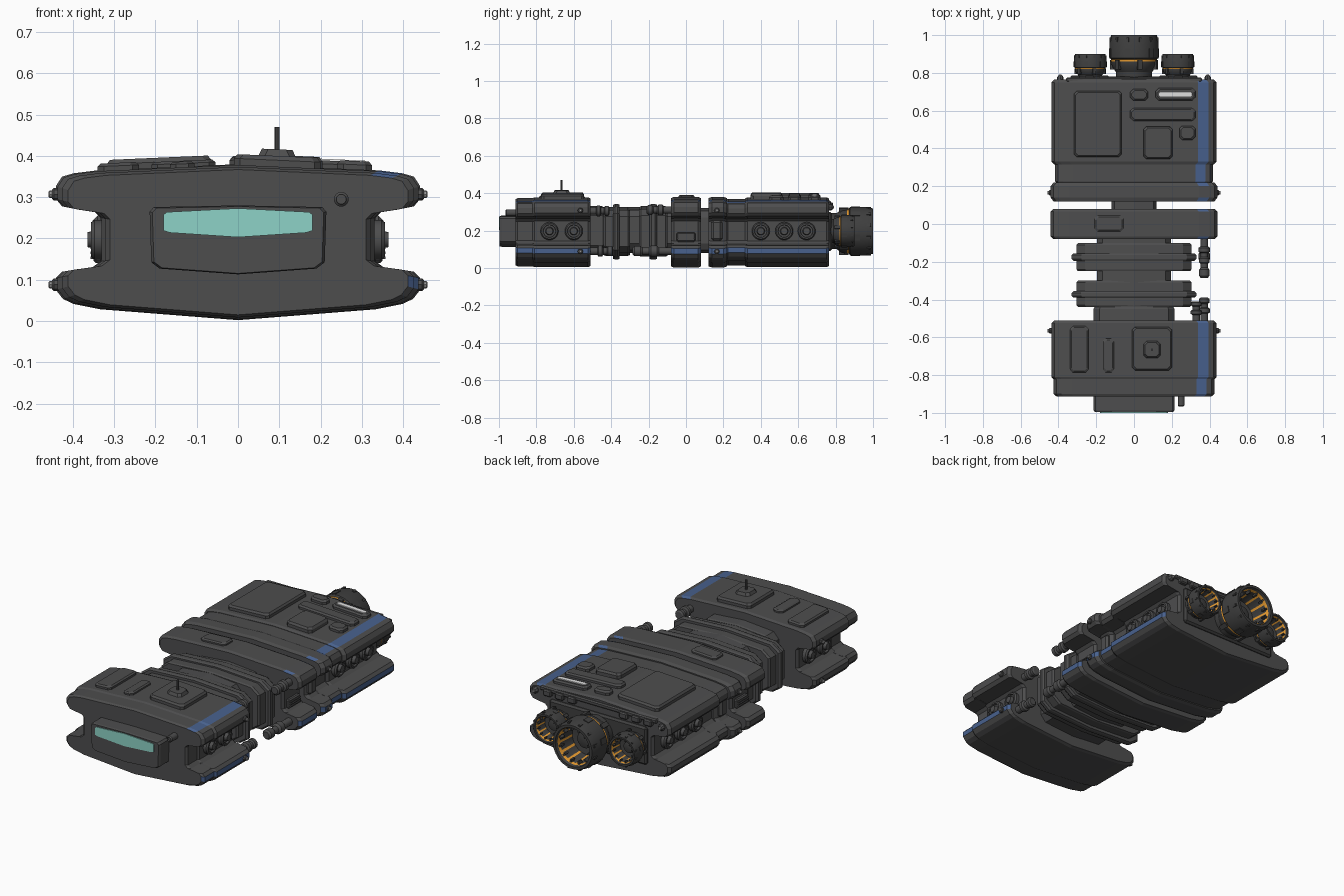
import bpy, bmesh, math
from mathutils import Matrix, Vector

if "Cube" in bpy.data.objects:
    bpy.data.objects.remove(bpy.data.objects["Cube"])

def mat(name, c):
    m = bpy.data.materials.new(name)
    m.diffuse_color = (*c, 1)
    m.use_nodes = True
    m.node_tree.nodes["Principled BSDF"].inputs["Base Color"].default_value = m.diffuse_color
    return m

GREY = mat("hull_grey", (.075, .075, .076))
BLUE = mat("stripe_blue", (.065, .12, .27))
TEAL = mat("window_teal", (.27, .65, .57))
ORANGE = mat("glow_orange", (.80, .33, .03))
WHITE = mat("lamp_white", (.75, .75, .75))
DARK = mat("engine_dark", (.05, .05, .05))
STEEL = mat("bolt_steel", (.30, .30, .30))

def finish(name, bm, mats, smooth=None):
    bmesh.ops.recalc_face_normals(bm, faces=bm.faces[:])
    me = bpy.data.meshes.new(name)
    bm.to_mesh(me)
    bm.free()
    ob = bpy.data.objects.new(name, me)
    bpy.context.collection.objects.link(ob)
    for m in mats:
        me.materials.append(m)
    if smooth:
        bpy.ops.object.select_all(action='DESELECT')
        ob.select_set(True)
        bpy.context.view_layer.objects.active = ob
        bpy.ops.object.shade_smooth_by_angle(angle=math.radians(smooth))
    return ob

def loft(name, half, sections, rule=None, mats=(GREY,), zc=.19):
    """Sweep a mirrored half profile along y; sections are (y, scale)."""
    prof = half + [(-x, z) for x, z in reversed(half[1:-1])]
    bm = bmesh.new()
    rings = [[bm.verts.new((x * s, y, zc + (z - zc) * s)) for x, z in prof] for y, s in sections]
    n = len(prof)
    for j in range(len(rings) - 1):
        for i in range(n):
            k = (i + 1) % n
            f = bm.faces.new((rings[j][i], rings[j][k], rings[j + 1][k], rings[j + 1][i]))
            if rule:
                f.material_index = rule(j, i)
    bm.faces.new(rings[0])
    bm.faces.new(rings[-1])
    return finish(name, bm, mats)

def box(name, a, b, m=GREY, bev=.006):
    bm = bmesh.new()
    c = [(p + q) / 2 for p, q in zip(a, b)]
    d = [abs(q - p) for p, q in zip(a, b)]
    bmesh.ops.create_cube(bm, size=1, matrix=Matrix.Translation(c) @ Matrix.Diagonal((*d, 1)))
    if bev:
        bmesh.ops.bevel(bm, geom=bm.edges[:], offset=bev, segments=1, affect='EDGES')
    return finish(name, bm, [m])

def lathe(name, pts, origin, axis, m=(GREY,), seg=20, rule=None):
    """Revolve (radius, distance) points about an axis through origin."""
    q = Vector((0, 0, 1)).rotation_difference(Vector(axis))
    bm = bmesh.new()
    rings = [[bm.verts.new(Vector(origin) + q @ Vector((r * math.cos(2 * math.pi * i / seg),
              r * math.sin(2 * math.pi * i / seg), d))) for i in range(seg)] for r, d in pts]
    for j in range(len(rings) - 1):
        for i in range(seg):
            k = (i + 1) % seg
            f = bm.faces.new((rings[j][i], rings[j][k], rings[j + 1][k], rings[j + 1][i]))
            if rule:
                f.material_index = rule(j, i)
    bm.faces.new(rings[0])
    bm.faces.new(rings[-1])
    return finish(name, bm, m, 32)

# hull cross-section with side channels
HULL = [(0, .004), (.33, .03), (.395, .043), (.42, .055), (.437, .077), (.437, .105), (.422, .12),
        (.35, .13), (.33, .145), (.33, .25), (.345, .265), (.422, .277), (.437, .295), (.437, .325),
        (.422, .348), (.395, .356), (.34, .363), (0, .378)]

def hull(name, y0, y1, s=1, c=.015, top='all'):
    def rule(j, i):
        if i == 4:
            return 1
        return 1 if i == 15 and (top == 'all' or j != 1) else 0
    loft(name, HULL, [(y0, s * .965), (y0 + c, s), (y1 - c, s), (y1, s * .965)], rule, (GREY, BLUE))

hull("front_lip", -.912, -.80, .975, .012)
hull("front_hull", -.825, -.51)
hull("middle_hull", -.08, .08, 1.01, .015, 'ends')
hull("rear_collar", .12, .22, 1.01, .02, 'ends')
hull("rear_neck", .21, .33, .955)
hull("rear_hull", .315, .765)

# nose and window
NOSE = [(0, .113), (.19, .127), (.21, .142), (.214, .265), (.204, .276), (0, .28)]
loft("nose", NOSE, [(-.90, 1), (-.985, 1), (-.996, .97)])
loft("nose_window", [(0, .203), (.165, .214), (.18, .219), (.18, .258), (.172, .264), (0, .273)],
     [(-1.0, 1), (-.994, 1)], mats=(TEAL,), zc=.24)
lathe("nose_sensor", [(.018, 0), (.018, .05), (.012, .056), (.012, .045)], (.25, -.91, .295), (0, -1, 0))

# flexible neck: core, rings and thin flanges
def core_profile(w, b, t):
    return [(0, b), (w * .85, b + .015), (w, b + .05), (w, t - .05), (w * .85, t - .015), (0, t)]

for name, y0, y1, w, b, t in [("core", -.52, -.07, .195, .08, .325), ("core_root", -.52, -.44, .215, .07, .33),
                              ("ring_front", -.44, -.30, .305, .065, .325),
                              ("flange_front", -.39, -.355, .33, .045, .342),
                              ("ring_rear", -.25, -.10, .305, .06, .33),
                              ("flange_rear", -.195, -.155, .33, .045, .342),
                              ("rear_link", .07, .13, .12, .08, .32)]:
    loft(name, core_profile(w, b, t), [(y0, .97), (y0 + .01, 1), (y1 - .01, 1), (y1, .97)])

# coupling pipes on the right side
def pipe(name, x, z, y0, length, d):
    r = .024
    pts = [(r * .85, 0), (r * .85, length * .35), (r * 1.25, length * .4), (r * 1.25, length * .55),
           (r * .8, length * .6), (r * .8, length * .75), (r * 1.15, length * .8),
           (r * 1.15, length * .95), (r * .8, length)]
    lathe(name, pts, (x, y0, z), (0, d, 0), seg=14)

pipe("front_upper_pipe", .33, .305, -.52, .11, 1)
pipe("front_lower_pipe", .372, .09, -.52, .13, 1)
pipe("middle_upper_pipe", .372, .31, -.07, .14, -1)
pipe("middle_lower_pipe", .372, .09, -.07, .215, -1)

# raised plates that follow the sloped roof
def roof(x):
    return .378 - abs(x) * .044

def plate(name, x0, x1, y0, y1, h, m=GREY, c=.015, b=.008):
    bm = bmesh.new()
    rings = []
    for dz, ins in ((-.015, 0), (h * .6, 0), (h, b)):
        X0, X1, Y0, Y1 = x0 + ins, x1 - ins, y0 + ins, y1 - ins
        pts = [(X0 + c, Y0), (X1 - c, Y0), (X1, Y0 + c), (X1, Y1 - c),
               (X1 - c, Y1), (X0 + c, Y1), (X0, Y1 - c), (X0, Y0 + c)]
        rings.append([bm.verts.new((x, y, roof(x) + dz)) for x, y in pts])
    for a, t in zip(rings, rings[1:]):
        for i in range(8):
            k = (i + 1) % 8
            bm.faces.new((a[i], a[k], t[k], t[i]))
    bm.faces.new(rings[0])
    bm.faces.new(rings[-1])
    finish(name, bm, [m])

for i, p in enumerate([(-.34, -.24, -.785, -.54, .018), (-.165, -.105, -.785, -.605, .014),
                       (-.01, .20, -.775, -.545, .026), (.05, .14, -.71, -.62, .042),
                       (-.21, -.055, -.04, .045, .016),
                       (-.318, -.065, .355, .705, .026), (-.02, .325, .545, .615, .02),
                       (.05, .205, .345, .515, .028), (.24, .325, .445, .52, .022),
                       (.115, .325, .655, .72, .02), (-.02, .075, .655, .715, .022)]):
    plate("roof_plate_%d" % i, *p)
plate("roof_lamp", .13, .31, .673, .702, .024, WHITE, .008, .002)
lathe("antenna", [(.006, 0), (.006, .07)], (.095, -.665, .40), (0, 0, 1), seg=8)

# side details, mirrored
for s, side in ((1, "right"), (-1, "left")):
    for i, y in enumerate((-.73, -.60, .40, .525, .645)):
        lathe("side_port_%s_%d" % (side, i),
              [(.048, 0), (.048, .02), (.042, .028), (.034, .028), (.032, .018), (.022, .018), (.018, .037)],
              (s * .328, y, .197), (s, 0, 0))
    box("vent_" + side, (s * .30, -.05, .14), (s * .35, .05, .19))
    for z in (.153, .165, .177):
        box("vent_slat_" + side, (s * .345, -.045, z - .003), (s * .357, .045, z + .003), GREY, 0)
    box("collar_hatch_" + side, (s * .31, .135, .145), (s * .352, .195, .255), GREY, .012)
    for y in (-.565, .165):
        for z in (.307, .088):
            lathe("bolt_" + side, [(.015, 0), (.015, .014), (.011, .018)], (s * .432, y, z), (s, 0, 0), seg=8)
            lathe("bolt_tip_" + side, [(.009, 0), (.009, .009), (.006, .012)], (s * .447, y, z), (s, 0, 0), (STEEL,), 8)
    lathe("rear_bolt_" + side, [(.018, 0), (.018, .02), (.011, .03)], (s * .39, .755, .325), (0, 1, 0), seg=8)
    lathe("rear_bolt_tip_" + side, [(.009, 0), (.007, .008)], (s * .39, .783, .325), (0, 1, 0), (STEEL,), 8)
    for x in (.16, .235, .31):
        box("rear_block_" + side, (s * (x - .025), .75, .315), (s * (x + .025), .787, .35))
box("rear_lip", (-.36, .75, .335), (.36, .775, .36))
box("rear_bulkhead", (-.30, .75, .09), (.30, .78, .30), DARK, .01)

# engines: nozzle with glowing inner slots and blocks round the rim
def engine(name, x, y0, length, r, seg):
    prof = [(.74, -.08), (.74, .17), (.90, .3), (.93, .41), (.93, .455), (1, .48), (1, .86),
            (.93, 1), (.82, 1), (.79, .93), (.76, .87), (.70, .45), (.40, .42), (.34, .55), (.15, .58)]
    def rule(j, i):
        if j == 3 or j == 9:
            return 1
        return 1 if j == 10 and i % 4 == 0 else 0
    lathe(name, [(a * r, b * length) for a, b in prof], (x, y0, .197), (0, 1, 0), (DARK, ORANGE), seg, rule)
    bm = bmesh.new()
    for k in range(12):
        R = Matrix.Translation((x, y0, .197)) @ Matrix.Rotation(math.tau * (k + .5) / 12, 4, 'Y')
        parts = [(.985, .90, .10, .10, .07), (.70, .86, .07, .12, .14)]
        parts.append((.97, .60, .24, .20, .11) if k % 2 else (.91, .33, .20, .22, .15))
        for rr, yy, w, l, h in parts:
            bmesh.ops.create_cube(bm, size=1, matrix=R @ Matrix.Translation((0, yy * length, rr * r))
                                  @ Matrix.Diagonal((w * r, l * length, h * r, 1)))
    finish(name + "_blocks", bm, [DARK])

engine("main_engine", 0, .765, .235, .13, 48)
engine("left_engine", -.232, .765, .135, .086, 48)
engine("right_engine", .232, .765, .135, .086, 48)
